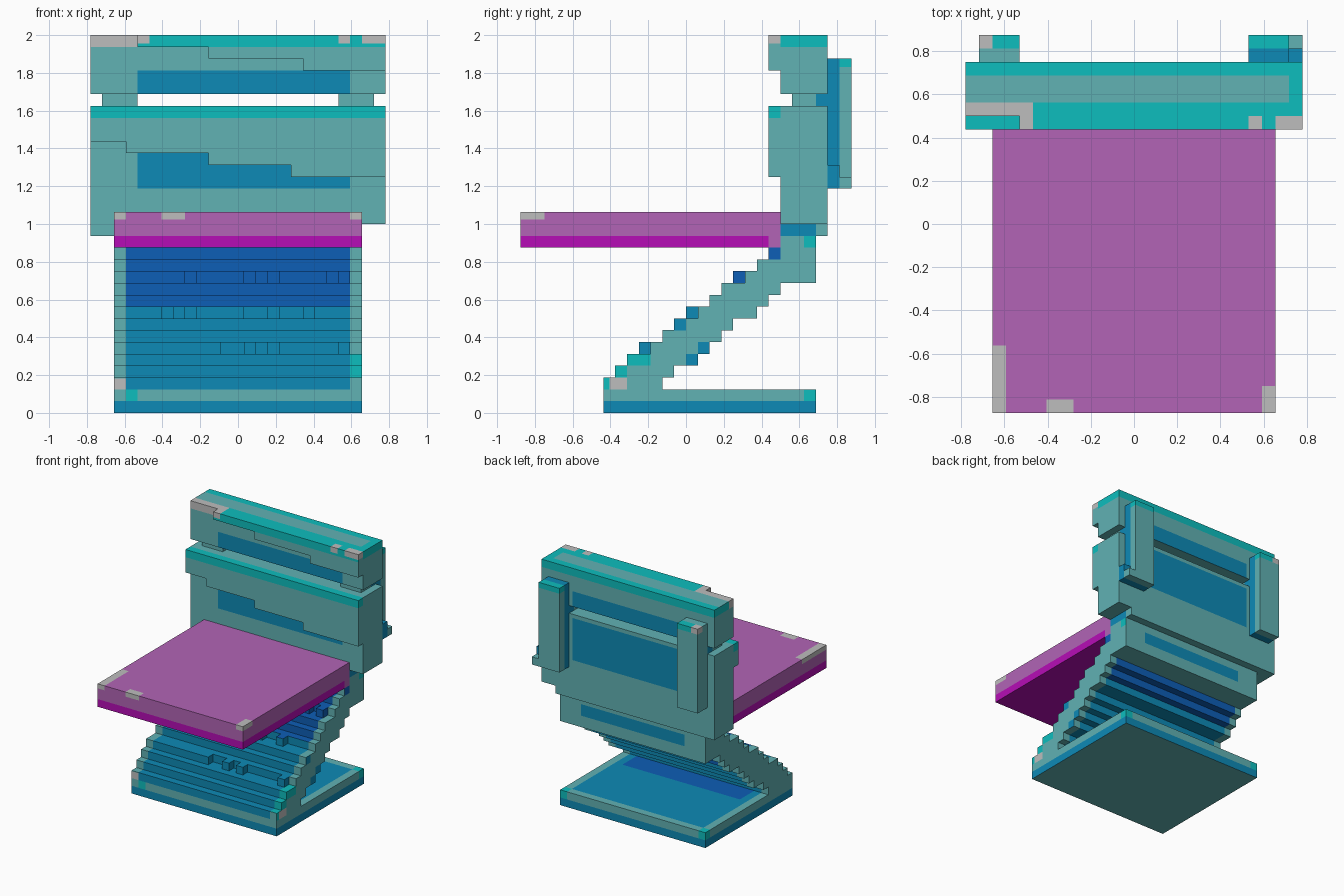
import bpy, bmesh
from mathutils import Vector

U = 1 / 16  # one grid cell

old = bpy.data.objects.get("Cube")
if old:
    bpy.data.objects.remove(old, do_unlink=True)


def srgb(v):
    v /= 255
    return v / 12.92 if v <= 0.04045 else ((v + 0.055) / 1.055) ** 2.4


def material(name, *rgb):
    col = [srgb(c) for c in rgb] + [1]
    m = bpy.data.materials.new(name)
    m.use_nodes = True
    m.diffuse_color = col
    m.node_tree.nodes["Principled BSDF"].inputs["Base Color"].default_value = col
    return m


TEAL = material("muted_teal", 97, 178, 180)
CYAN = material("bright_cyan", 13, 190, 190)
BLUE = material("sea_blue", 13, 138, 182)
DEEP = material("deep_blue", 13, 94, 182)
PURPLE = material("soft_purple", 178, 100, 182)
MAGENTA = material("magenta", 182, 13, 182)
GREY = material("worn_grey", 190, 190, 190)


def part(name, mat, boxes):
    """Object made of boxes, each (x0, x1, y0, y1, z0, z1) in grid cells."""
    bm = bmesh.new()
    for b in boxes:
        vs = bmesh.ops.create_cube(bm, size=1)["verts"]
        for v in vs:
            v.co = Vector([(b[2 * i] + b[2 * i + 1]) / 2 + v.co[i] * (b[2 * i + 1] - b[2 * i])
                           for i in range(3)]) * U
    me = bpy.data.meshes.new(name)
    bm.to_mesh(me)
    bm.free()
    me.materials.append(mat)
    ob = bpy.data.objects.new(name, me)
    bpy.context.collection.objects.link(ob)
    return ob


def paint(ob, mat, x=None, y=None, z=None, facing=None):
    """Cut the faces at the region's borders and colour those inside it."""
    me = ob.data
    if mat.name not in me.materials:
        me.materials.append(mat)
    index = me.materials.find(mat.name)
    dirs = {"x": (1, 0, 0), "y": (0, 1, 0), "z": (0, 0, 1)}
    allowed = facing.split() if facing else None

    def faces_way(f):
        if not allowed:
            return True
        return any(f.normal.dot(Vector(dirs[a[1]])) * (1 if a[0] == "+" else -1) > 0.9
                   for a in allowed)

    bm = bmesh.new()
    bm.from_mesh(me)
    bm.normal_update()
    for axis, span in enumerate((x, y, z)):
        for cut in span or ():
            co, no = Vector(), Vector()
            co[axis], no[axis] = cut * U, 1
            fs = [f for f in bm.faces if faces_way(f)]
            geom = set(fs) | {e for f in fs for e in f.edges} | {v for f in fs for v in f.verts}
            bmesh.ops.bisect_plane(bm, geom=list(geom), dist=1e-5, plane_co=co, plane_no=no)
            bm.normal_update()
    for f in bm.faces:
        c = f.calc_center_median() / U
        if faces_way(f) and all(s is None or s[0] - .01 < c[i] < s[1] + .01
                                for i, s in enumerate((x, y, z))):
            f.material_index = index
    bm.to_mesh(me)
    bm.free()


W, S = 12.5, 10.5   # half widths of backrest and seat
INNER = (-9.5, 9.5)

# Base plate
base = part("base_plate", BLUE, [(-S, S, -7, 11, 0, 2)])
paint(base, TEAL, z=(1, 2), facing="+x -x +y -y")
paint(base, TEAL, facing="+z -z")
paint(base, BLUE, x=INNER, y=(-6, 10), facing="+z")
paint(base, DEEP, x=(-8.5, 8.5), y=(-2, 1), facing="+z")
for x in ((-S, -9.5), (9.5, S)):
    paint(base, CYAN, x=x, y=(10, 11), z=(1, 2))
paint(base, CYAN, x=(-9.5, -8.5), z=(1, 2), facing="-y")

# Slanted support built from stacked rows, each one cell high
fronts = (-7, -6, -5, -3, -2, -1, 1, 2, 3, 5, 6, 7)
backs = (-2, -1, 1, 2, 3, 4, 6, 7, 8, 8, 8, 8)
rows = [(-S, S, f, b, i + 2, i + 3) for i, (f, b) in enumerate(zip(fronts, backs))]
# Broken edges of the rows where the slope changes
ragged = {
    5: [(-S, -1.5), (.5, 1.5), (2.5, 3.5), (8.5, 9.5)],
    8: [(-S, -6.5), (-5.5, -4.5), (-3.5, .5), (2.5, 3.5), (5.5, 6.5)],
    11: [(-S, -4.5), (-3.5, .5), (1.5, 2.5), (3.5, 7.5), (8.5, 9.5)],
}
bumps = [(a, b, z - 9 if z == 5 else z - 8 if z == 8 else z - 7, fronts[z - 2], z, z + 1)
         for z, spans in ragged.items() for a, b in spans]
stairs = part("slanted_support", TEAL, rows)
nubs = part("support_nubs", BLUE, bumps)
paint(nubs, DEEP, z=(9, 14))
paint(nubs, TEAL, x=(-S, -9.5))
sides = "+y -y +z -z"
paint(stairs, BLUE, x=INNER, z=(2, 9), facing=sides)
paint(stairs, DEEP, x=INNER, z=(9, 14), facing=sides)
for y, z, m in (((-1, 0), 7, BLUE), ((0, 1), 4, BLUE), ((1, 2), 5, BLUE), ((7, 8), 13, DEEP),
                ((-7, -6), 2, CYAN), ((-6, -5), 3, CYAN), ((-5, -3), 4, CYAN), ((-6.5, -5), 2, GREY)):
    paint(stairs, m, y=y, z=(z, z + 1), facing="+x")
paint(stairs, CYAN, x=(9.5, S), z=(3, 5), facing="-y +z")
paint(stairs, GREY, x=(-S, -9.5), z=(2, 2.9), facing="-y")

# Block joining support, seat and backrest
neck = part("neck_block", TEAL, [(-S, S, 8, 11, 11, 16)])
paint(neck, BLUE, z=(15, 16), facing="+x -x")
paint(neck, BLUE, x=(-7.5, 7.5), z=(12.5, 14), facing="+y")
paint(neck, CYAN, y=(10, 11), z=(14, 15), facing="+x")

# Seat
seat = part("seat", PURPLE, [(-S, S, -14, 8, 14, 17)])
paint(seat, MAGENTA, z=(14, 15), facing="+x -x +y -y")
paint(seat, MAGENTA, facing="-z")
paint(seat, PURPLE, y=(7, 8), z=(14, 15), facing="+x -x")
worn = "+x -x -y +z"
paint(seat, GREY, x=(-S, -9.5), y=(-14, -9), z=(16.4, 17), facing=worn)
paint(seat, GREY, x=(-6.5, -4.5), y=(-14, -13), z=(16.4, 17), facing=worn)
paint(seat, GREY, x=(9.5, S), y=(-14, -12), z=(16.4, 17), facing=worn)
paint(seat, GREY, x=(-5.5, -2.5), y=(-12, -10), facing="-z")

# Lower backrest panel with a stepped front layer
low = part("lower_backrest", TEAL, [(-W, -.5, 8, 12, 15, 26), (-.5, W, 8, 12, 16, 26),
                                    (-.5, S, 11, 12, 15, 16)])
paint(low, BLUE, x=(-8.5, 9.5), z=(19, 22), facing="-y")
paint(low, BLUE, x=(-8, 8), z=(20, 25.5), facing="+y")
low_front = part("lower_front_layer", TEAL, [
    (-W, -9.5, 7, 8, 23, 26), (-9.5, -2.5, 7, 8, 22, 26),
    (-2.5, 4.5, 7, 8, 21, 26), (4.5, W, 7, 8, 20, 26)])
paint(low_front, CYAN, z=(25, 26), facing="+x -x -y +z")

# Upper backrest panel with its own stepped layer
top = part("upper_backrest", TEAL, [(-W, W, 8, 12, 27, 32)])
paint(top, BLUE, x=(-8.5, 9.5), z=(27, 29), facing="-y")
paint(top, BLUE, x=(-8, 8), z=(27, 29), facing="+y")
paint(top, CYAN, z=(31, 32), facing="+x -x +y")
paint(top, CYAN, facing="+z")
paint(top, TEAL, x=(-W, 11.5), y=(9, 11), facing="+z")
paint(top, GREY, x=(-W, -7.5), y=(8, 9), z=(31, 32), facing="-x -y +z")
top_front = part("upper_front_layer", TEAL, [
    (-8.5, -2.5, 7, 8, 31, 32), (-2.5, 5.5, 7, 8, 30, 32), (5.5, W, 7, 8, 29, 32)])
paint(top_front, CYAN, z=(31, 32), facing="-y +z")
for x in ((-8.5, -7.5), (8.5, 9.5), (10.5, W)):
    paint(top_front, GREY, x=x, z=(31.3, 32))

# Rear straps and the links bridging the gap between the panels
for side, sx in (("right", -1), ("left", 1)):
    a, b = sorted((8.5 * sx, 11.5 * sx))
    link = part(side + "_link", TEAL, [(a, b, 9, 12, 26, 27)])
    paint(link, BLUE, y=(11, 12))
    strap = part(side + "_strap", TEAL, [(a, b, 12, 14, 19, 30)])
    paint(strap, BLUE, y=(12, 13))
    paint(strap, CYAN, y=(13, 14), z=(29.3, 30))
    if sx < 0:
        paint(strap, TEAL, y=(12, 13), facing="+z -x")
        paint(strap, GREY, x=(-11.5, -10.5), y=(13, 14), z=(29.3, 30))

# Small peg on the left strap
peg = part("strap_peg", TEAL, [(11.5, W, 12, 13, 19, 21), (11.5, W, 13, 14, 19, 20)])
paint(peg, BLUE, y=(12, 13))
